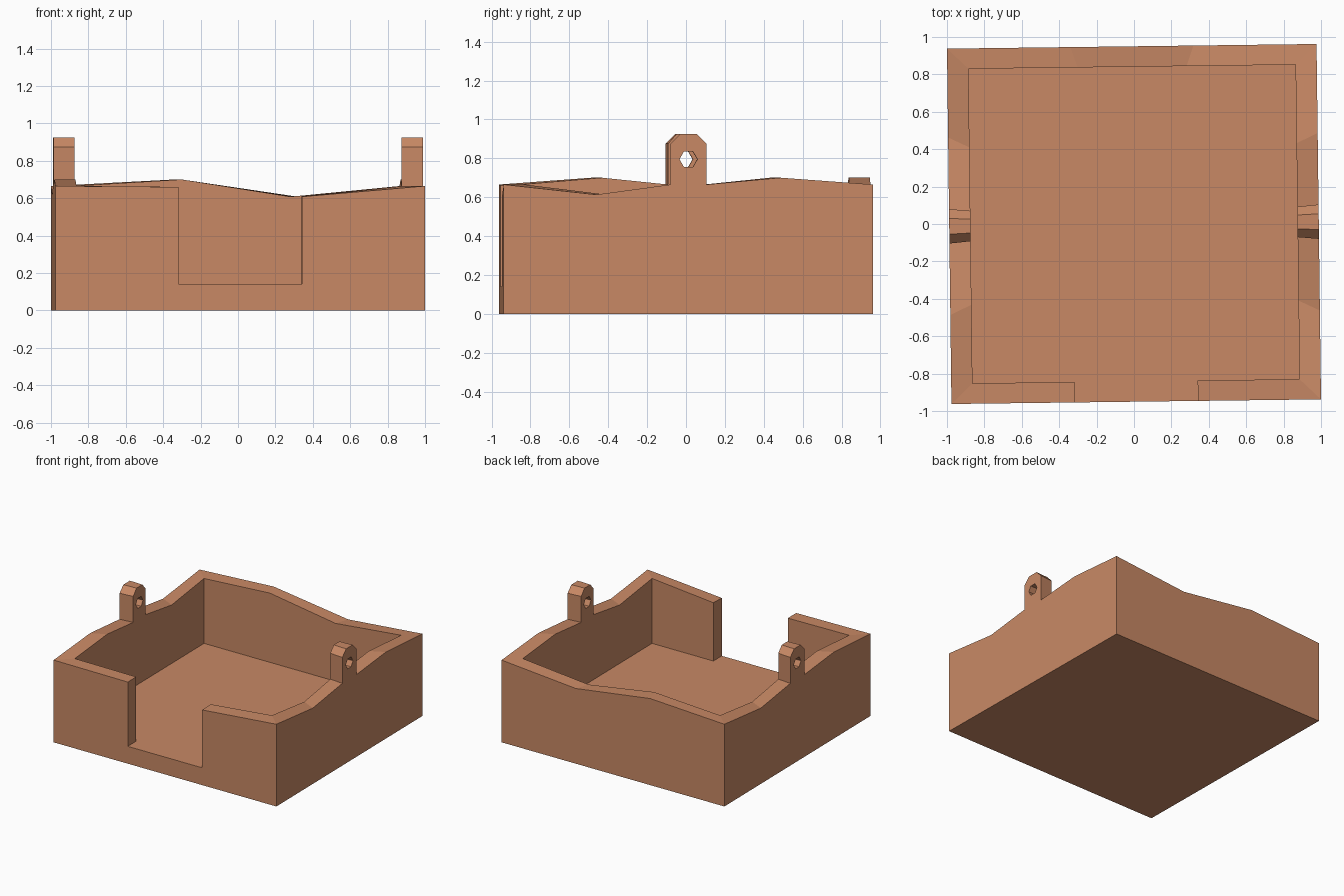
import bpy, bmesh, math
from mathutils import Matrix

if "Cube" in bpy.data.objects:
    bpy.data.objects.remove(bpy.data.objects["Cube"])

W, D = 0.988, 0.95        # outer half width and depth
SCALE = 0.885             # inner outline relative to the outer one
RIM, HIGH, LOW, FLOOR = 0.665, 0.70, 0.608, 0.14
TURN = math.radians(0.72)

# Lug outline (position along wall, height)
lug = [(-0.092, RIM), (-0.092, 0.875), (-0.042, 0.925),
       (0.042, 0.925), (0.092, 0.875), (0.092, RIM)]
side = [(-D, RIM), (-D / 2, LOW + 0.005)] + lug + [(D / 2, HIGH)]

# Wavy rim of each wall, counter-clockwise from the front left corner
walls = [
    [(-W, -D, RIM), (-W / 3, -D, RIM - 0.005), (W / 3, -D, LOW)],
    [(W, y, z) for y, z in side],
    [(W, D, RIM), (W / 3, D, LOW), (-W / 3, D, HIGH)],
    [(-W, -y, z) for y, z in side],
]


def finish(bm, name):
    bmesh.ops.recalc_face_normals(bm, faces=bm.faces)
    mesh = bpy.data.meshes.new(name)
    bm.to_mesh(mesh)
    bm.free()
    ob = bpy.data.objects.new(name, mesh)
    ob.rotation_euler.z = TURN
    bpy.context.collection.objects.link(ob)
    return ob


# Open tray with lugs growing out of the side walls
bm = bmesh.new()
shells = []
for scale, base_z in ((1, 0), (SCALE, FLOOR)):
    tops = [[bm.verts.new((x * scale, y * scale, z)) for x, y, z in w] for w in walls]
    base = [bm.verts.new((w[0][0] * scale, w[0][1] * scale, base_z)) for w in walls]
    bm.faces.new(base)
    for i in range(4):
        j = (i + 1) % 4
        bm.faces.new([base[j], base[i]] + tops[i] + [tops[j][0]])
    shells.append([v for t in tops for v in t])
outer, inner = shells
for i in range(len(outer)):
    j = (i + 1) % len(outer)
    bm.faces.new((outer[i], outer[j], inner[j], inner[i]))
tray = finish(bm, "tray")

# Cutter: front opening and hexagonal lug holes
bm = bmesh.new()
bmesh.ops.create_cube(bm, size=1, matrix=Matrix.Translation((0, -0.95, FLOOR + 0.4))
                      @ Matrix.Diagonal((0.66, 0.5, 0.8, 1)))
bmesh.ops.create_cone(bm, cap_ends=True, segments=6, radius1=0.046, radius2=0.046, depth=3,
                      matrix=Matrix.Translation((0, 0, 0.795)) @ Matrix.Rotation(math.pi / 2, 4, 'Y'))
cutter = finish(bm, "opening_cutter")
cutter.hide_render = True
cutter.display_type = 'WIRE'

cut = tray.modifiers.new("openings", 'BOOLEAN')
cut.object = cutter
cut.operation = 'DIFFERENCE'
cut.solver = 'EXACT'

# Clay colour
clay = bpy.data.materials.new("clay")
clay.diffuse_color = (0.58, 0.25, 0.13, 1)
clay.use_nodes = True
clay.node_tree.nodes["Principled BSDF"].inputs["Base Color"].default_value = clay.diffuse_color
tray.data.materials.append(clay)
